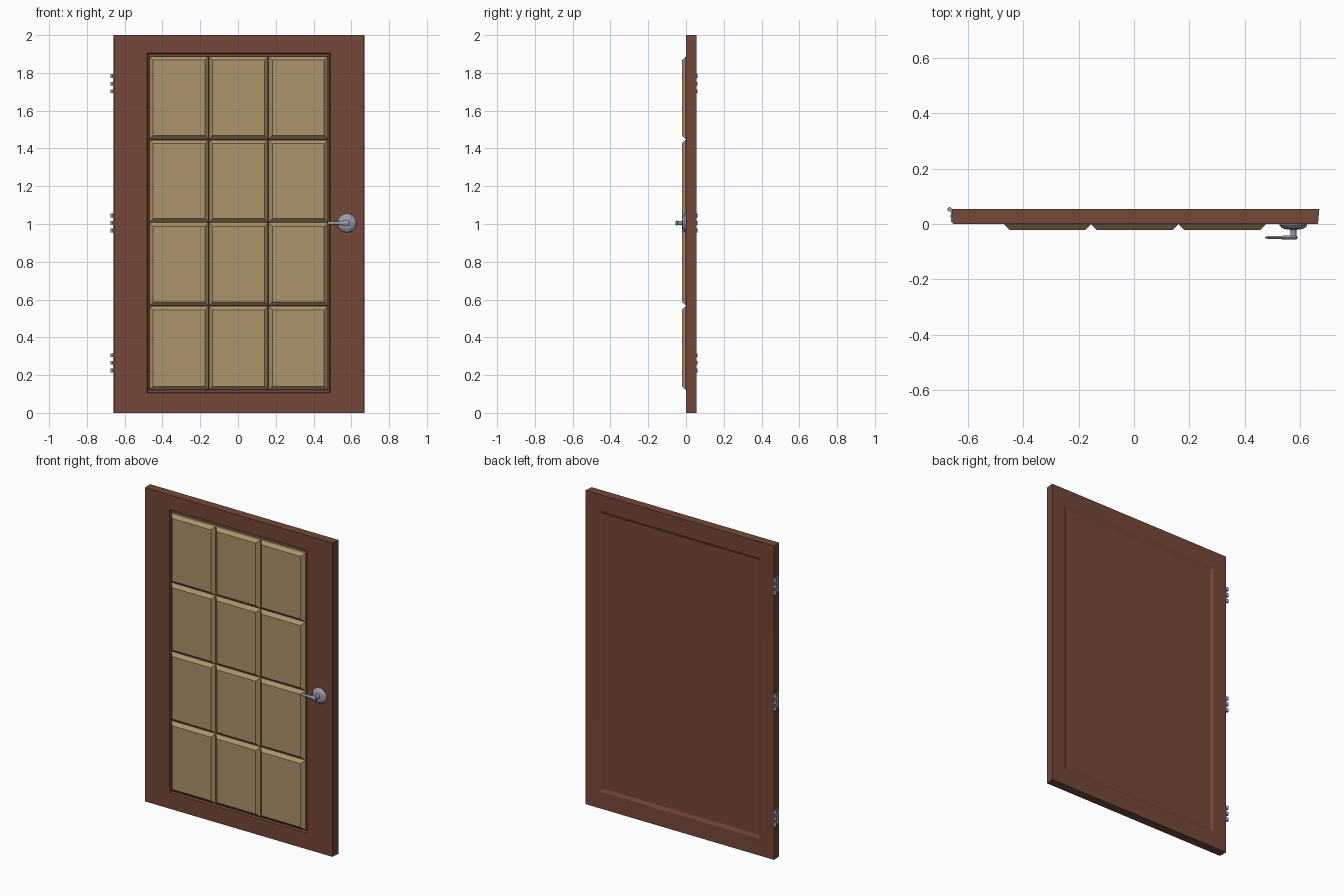
import bpy, bmesh, math

if "Cube" in bpy.data.objects:
    bpy.data.objects.remove(bpy.data.objects["Cube"])


def material(name, rgb):
    m = bpy.data.materials.new(name)
    m.diffuse_color = (*rgb, 1)
    m.use_nodes = True
    m.node_tree.nodes["Principled BSDF"].inputs["Base Color"].default_value = m.diffuse_color
    return m


WOOD = material("brown wood", (0.175, 0.065, 0.040))
TAN = material("tan panel", (0.42, 0.295, 0.145))
METAL = material("grey metal", (0.33, 0.33, 0.40))


def loft(name, rings, mat, angle=30):
    """Closed solid through rings that all have the same point count."""
    bm = bmesh.new()
    loops = [[bm.verts.new(p) for p in ring] for ring in rings]
    n = len(loops[0])
    for a, b in zip(loops, loops[1:]):
        for i in range(n):
            j = (i + 1) % n
            bm.faces.new((a[i], a[j], b[j], b[i]))
    bm.faces.new(loops[0][::-1])
    bm.faces.new(loops[-1])
    bmesh.ops.recalc_face_normals(bm, faces=bm.faces[:])
    me = bpy.data.meshes.new(name)
    bm.to_mesh(me)
    bm.free()
    ob = bpy.data.objects.new(name, me)
    bpy.context.collection.objects.link(ob)
    me.materials.append(mat)
    bpy.ops.object.select_all(action='DESELECT')
    ob.select_set(True)
    bpy.context.view_layer.objects.active = ob
    bpy.ops.object.shade_smooth_by_angle(angle=math.radians(angle))
    return ob


def rect(x0, x1, z0, z1, y):
    return [(x0, y, z0), (x1, y, z0), (x1, y, z1), (x0, y, z1)]


def disc(x, z, r, y, n=32):
    return [(x + r * math.cos(2 * math.pi * i / n), y,
             z + r * math.sin(2 * math.pi * i / n)) for i in range(n)]


# Door slab: back recess, back frame, sides, front frame, front recess
loft("door_slab", [
    rect(-0.545, 0.555, 0.125, 1.875, 0.043),
    rect(-0.565, 0.575, 0.105, 1.895, 0.052),
    rect(-0.659, 0.671, 0.0, 2.0, 0.055),
    rect(-0.656, 0.666, 0.0, 2.0, 0.0),
    rect(-0.482, 0.490, 0.104, 1.906, 0.0),
    rect(-0.477, 0.485, 0.109, 1.901, 0.012),
], WOOD, 5)

# Bevelled raised panels, three columns by four rows
XS = [-0.470, -0.155, 0.161, 0.477]
ZS = [0.120, 0.567, 1.008, 1.447, 1.888]
g, b = 0.001, 0.020
for c in range(3):
    for r in range(4):
        x0, x1, z0, z1 = XS[c] + g, XS[c + 1] - g, ZS[r] + g, ZS[r + 1] - g
        loft(f"raised_panel_{c}_{r}", [
            rect(x0, x1, z0, z1, 0.014),
            rect(x0, x1, z0, z1, -0.002),
            rect(x0 + b, x1 - b, z0 + b, z1 - b, -0.022),
        ], TAN, 5)

# Handle: domed rosette, stem and tapered lever
HX, HZ = 0.577, 1.005
loft("handle_rosette", [disc(HX, HZ, r, y) for r, y in
     [(0.050, 0.002), (0.050, -0.004), (0.044, -0.012),
      (0.034, -0.018), (0.016, -0.020)]], METAL)
loft("handle_stem", [disc(HX, HZ, r, y) for r, y in
     [(0.015, -0.016), (0.011, -0.024), (0.011, -0.045), (0.013, -0.050)]], METAL)
lever = [(0.591, 0.004, 0.010), (0.587, 0.008, 0.014), (0.570, 0.008, 0.014),
         (0.530, 0.006, 0.009), (0.485, 0.005, 0.009), (0.474, 0.002, 0.006)]
loft("handle_lever", [[(x, -0.049 + ry * math.cos(math.tau * i / 16),
                        HZ + rz * math.sin(math.tau * i / 16)) for i in range(16)]
                      for x, ry, rz in lever], METAL)

# Three hinges on the left edge: leaf, knuckles and screws
for k, hz in enumerate((0.265, 1.005, 1.743)):
    loft(f"hinge_leaf_{k}", [
        [(x, 0.008, hz - 0.052), (x, 0.054, hz - 0.052),
         (x, 0.054, hz + 0.052), (x, 0.008, hz + 0.052)]
        for x in (-0.655, -0.662)], METAL)
    for s in (-1, 0, 1):
        z = hz + s * 0.040
        loft(f"hinge_knuckle_{k}_{s + 1}", [
            [(-0.667 + 0.008 * math.cos(math.tau * i / 16),
              0.053 + 0.008 * math.sin(math.tau * i / 16), z + dz)
             for i in range(16)] for dz in (-0.010, 0.010)], METAL)
        loft(f"hinge_screw_{k}_{s + 1}", [
            [(x, 0.028 + 0.005 * math.cos(math.tau * i / 12),
              z + 0.005 * math.sin(math.tau * i / 12))
             for i in range(12)] for x in (-0.660, -0.664)], METAL)
